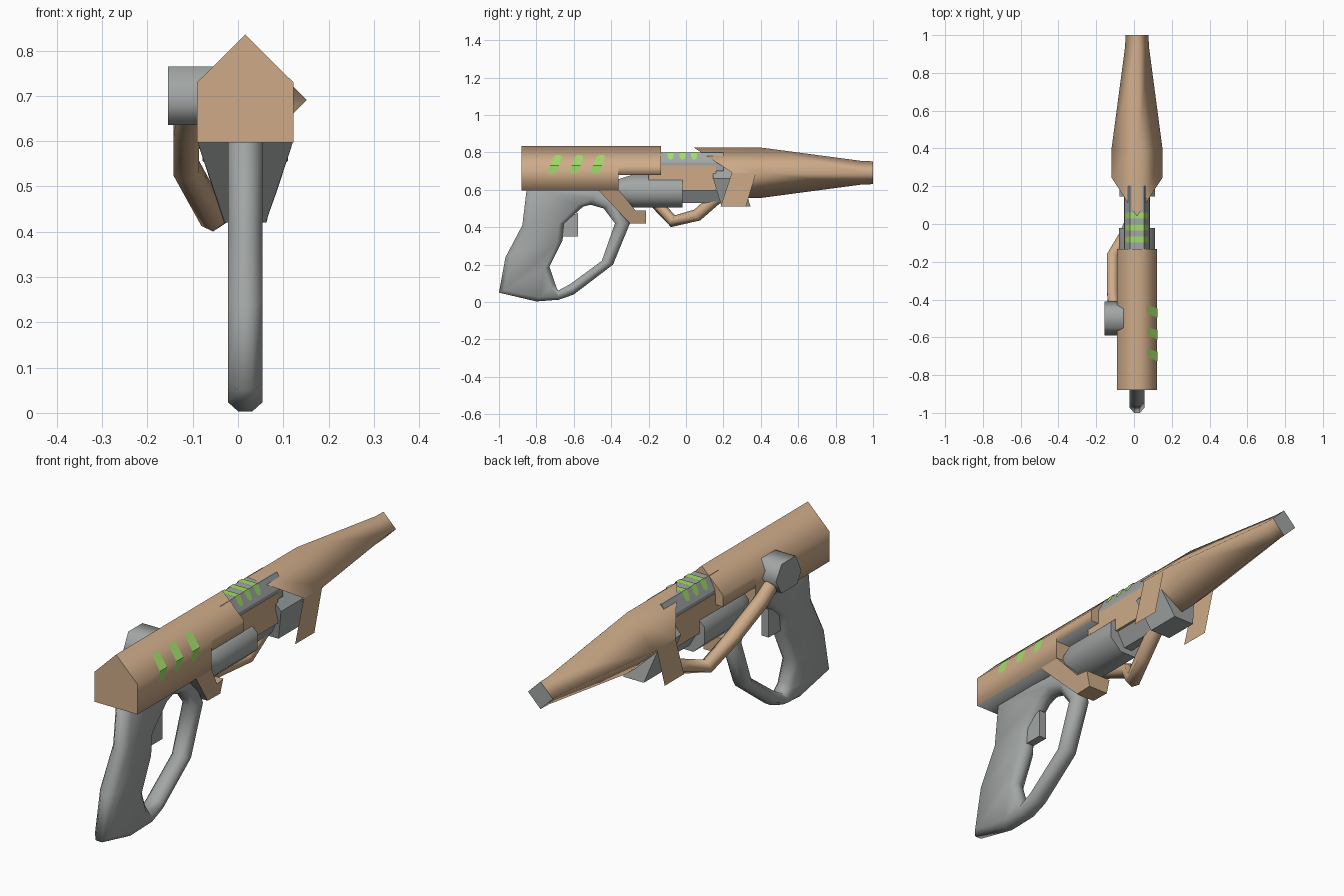
import bpy, bmesh, math
from mathutils import Vector

if "Cube" in bpy.data.objects:
    bpy.data.objects.remove(bpy.data.objects["Cube"])

CX = 0.016   # centre line of the body


def material(name, rgb):
    m = bpy.data.materials.new(name)
    m.diffuse_color = (*rgb, 1)
    m.use_nodes = True
    m.node_tree.nodes["Principled BSDF"].inputs["Base Color"].default_value = m.diffuse_color
    return m


TAN = material("tan", (0.62, 0.41, 0.25))
GREY = material("grey", (0.36, 0.38, 0.375))
GREEN = material("green", (0.36, 0.72, 0.14))


def finish(name, bm, mat, smooth, accent=None, rule=None):
    bmesh.ops.recalc_face_normals(bm, faces=bm.faces)
    bm.normal_update()
    for f in bm.faces:
        f.smooth = smooth
        if rule and rule(f):
            f.material_index = 1
    me = bpy.data.meshes.new(name)
    bm.to_mesh(me)
    bm.free()
    me.materials.append(mat)
    if accent:
        me.materials.append(accent)
    ob = bpy.data.objects.new(name, me)
    bpy.context.collection.objects.link(ob)
    return ob


def loft(name, rings, mat, smooth=False, caps=(True, True), closed=False, accent=None, rule=None):
    """Skin a list of equal-length 3D rings; cap edges stay sharp."""
    bm = bmesh.new()
    vs = [[bm.verts.new(p) for p in r] for r in rings]
    n = len(rings[0])
    pairs = list(zip(vs, vs[1:])) + ([(vs[-1], vs[0])] if closed else [])
    for a, b in pairs:
        for i in range(n):
            j = (i + 1) % n
            bm.faces.new((a[i], a[j], b[j], b[i]))
    if not closed:
        for ring, on in zip((vs[0], vs[-1]), caps):
            if on:
                for e in bm.faces.new(ring).edges:
                    e.smooth = False
    return finish(name, bm, mat, smooth, accent, rule)


def prism_y(name, profile, y0, y1, mat, smooth=False, **kw):
    return loft(name, [[(CX + x, y, z) for x, z in profile] for y in (y0, y1)], mat, smooth, **kw)


def prism_x(name, profile, x0, x1, mat, smooth=False):
    return loft(name, [[(x, y, z) for y, z in profile] for x in (x0, x1)], mat, smooth)


def strip(name, rows, mat):
    """Thin sheet through rows of two points."""
    bm = bmesh.new()
    vs = [[bm.verts.new(p) for p in r] for r in rows]
    for a, b in zip(vs, vs[1:]):
        bm.faces.new((a[0], a[1], b[1], b[0]))
    return finish(name, bm, mat, False)


down = lambda f: f.normal.z < -0.9

# Receiver: house-shaped housing, its front end cut away underneath
house = lambda z: [(-0.106, z), (0.106, z), (0.106, 0.73), (0, 0.835), (-0.106, 0.73)]
prism_y("receiver_rear", house(0.597), -0.88, -0.36, TAN, True, accent=GREY, rule=down)
prism_y("receiver_front", house(0.68), -0.36, -0.133, TAN, True, accent=GREY, rule=down)

# Bracket joining receiver and guard, narrowing downwards
bracket = [(-0.47, 0.6, 0.106), (-0.30, 0.42, 0.045), (-0.215, 0.42, 0.047),
           (-0.215, 0.49, 0.062), (-0.27, 0.49, 0.07), (-0.36, 0.6, 0.106)]
loft("guard_bracket", [[(CX + s * w, y, z) for y, z, w in bracket] for s in (-1, 1)], TAN,
     accent=GREY, rule=lambda f: f.normal.y < -0.3 and f.normal.z < -0.3)

# Grip and guard: one closed loop with a chamfered section (outer, inner points)
loop = [((-0.85, 0.62), (-0.55, 0.51)), ((-0.875, 0.41), (-0.65, 0.42)),
        ((-0.965, 0.24), (-0.66, 0.33)), ((-1.0, 0.05), (-0.73, 0.19)),
        ((-0.80, 0.003), (-0.70, 0.10)), ((-0.68, 0.012), (-0.685, 0.06)),
        ((-0.60, 0.04), (-0.62, 0.095)), ((-0.39, 0.20), (-0.45, 0.22)),
        ((-0.30, 0.42), (-0.38, 0.42)), ((-0.37, 0.56), (-0.44, 0.50)),
        ((-0.48, 0.62), (-0.51, 0.52))]
rings = []
for o, i in loop:
    o, i = Vector(o), Vector(i)
    d = (i - o).length
    c = min(0.03, 0.3 * d) / d
    w = 0.0385
    sec = [(0, -0.4 * w), (c, -w), (1 - c, -w), (1, -0.4 * w),
           (1, 0.4 * w), (1 - c, w), (c, w), (0, 0.4 * w)]
    rings.append([(CX + x, *o.lerp(i, t)) for t, x in sec])
loft("grip_and_guard", rings, GREY, True, closed=True)

# Trigger
prism_x("trigger", [(-0.67, 0.35), (-0.578, 0.35), (-0.578, 0.475), (-0.62, 0.46), (-0.67, 0.43)],
        CX - 0.018, CX + 0.018, GREY)

# Middle section: side block, ridged top and keel
prism_y("middle_block", [(-0.068, 0.595), (0.068, 0.595), (0.068, 0.73), (-0.068, 0.73)], -0.2, 0.16, TAN)
prism_y("middle_top", [(-0.066, 0.70), (0.066, 0.70), (0.066, 0.745), (0.036, 0.80),
                       (-0.036, 0.80), (-0.066, 0.745)], -0.2, 0.2, GREY)
prism_y("middle_keel", [(-0.06, 0.6), (-0.02, 0.53), (0.02, 0.53), (0.06, 0.6)], -0.1, 0.3, GREY)

# Canister under the receiver: tapered octagon
rings = []
for y, s in ((-0.36, 0.75), (-0.29, 1), (-0.02, 1)):
    rings.append([(CX + s * 0.102 * math.cos(a), y, 0.592 + s * 0.094 * math.sin(a))
                  for a in [math.pi / 8 + k * math.pi / 4 for k in range(8)]])
loft("canister", rings, GREY, True)

# Collar inside the mouth of the barrel shell
collar = [(0, 0.76), (0.094, 0.66), (0.05, 0.51), (-0.05, 0.51), (-0.094, 0.66)]
loft("collar", [[(CX + x, y + max(0, 0.66 - z) * 0.3, z) for x, z in collar] for y in (0.145, 0.30)], GREY)

# Barrel shell: four-sided, with a pointed open mouth and a grey muzzle
def diamond(r, ys):
    return [(CX + r * math.sin(k * math.pi / 2), ys[k], 0.691 + r * math.cos(k * math.pi / 2))
            for k in range(4)]


loft("barrel_shell", [diamond(0.136, (0.04, 0.247, 0.33, 0.247)), diamond(0.136, [0.39] * 4),
                      diamond(0.063, [0.94] * 4), diamond(0.061, [1.0] * 4)],
     TAN, True, caps=(False, True), accent=GREY, rule=lambda f: f.normal.y > 0.9)

# Thin flaps hanging from both corners of the shell
for side, s in (("left", -1), ("right", 1)):
    x = CX + s * 0.1355
    strip("flap_" + side, [[(x, 0.245, 0.691), (x, 0.375, 0.691)],
                           [(x, 0.185, 0.51), (x, 0.32, 0.51)]], TAN)

# Side knob and the hose running from it to the collar
prism_x("hose_knob", [(-0.59, 0.685), (-0.55, 0.765), (-0.45, 0.765), (-0.41, 0.70),
                      (-0.45, 0.636), (-0.56, 0.636)], -0.155, -0.05, GREY, True)
path = [(-0.105, -0.47, 0.68), (-0.114, -0.36, 0.62), (-0.114, -0.17, 0.54),
        (-0.055, -0.07, 0.432), (0.0, 0.06, 0.465), (CX, 0.18, 0.57)]
path = [Vector(p) for p in path]
rings = []
for k, p in enumerate(path):
    t = (path[min(k + 1, len(path) - 1)] - path[max(k - 1, 0)]).normalized()
    u = t.cross(Vector((1, 0, 0))).normalized()
    v = t.cross(u)
    rings.append([p + 0.033 * (u * math.cos(a) + v * math.sin(a))
                  for a in [q * math.pi / 3 for q in range(6)]])
loft("hose", rings, TAN, True)

# Green slanted marks folded over the right shoulder of the receiver
for k in range(3):
    rows = []
    for z, w in ((0.685, 0.012), (0.697, 0.023), (0.73, 0.025), (0.773, 0.023), (0.785, 0.012)):
        y = -0.70 + 0.115 * k + (z - 0.735) * 0.35
        x = CX + 0.109 - max(0, z - 0.73)
        rows.append([(x, y - w, z + 0.001), (x, y + w, z + 0.001)])
    strip(f"receiver_mark_{k + 1}", rows, GREEN)

# Green marks across the middle section
for k in range(3):
    y = -0.082 + 0.063 * k
    rows = [[(CX + x, y - w, z), (CX + x, y + w, z)] for x, z, w in
            ((-0.060, 0.763, 0.008), (-0.053, 0.776, 0.016), (-0.038, 0.803, 0.016),
             (0.038, 0.803, 0.016), (0.053, 0.776, 0.016), (0.060, 0.763, 0.008))]
    strip(f"middle_mark_{k + 1}", rows, GREEN)
